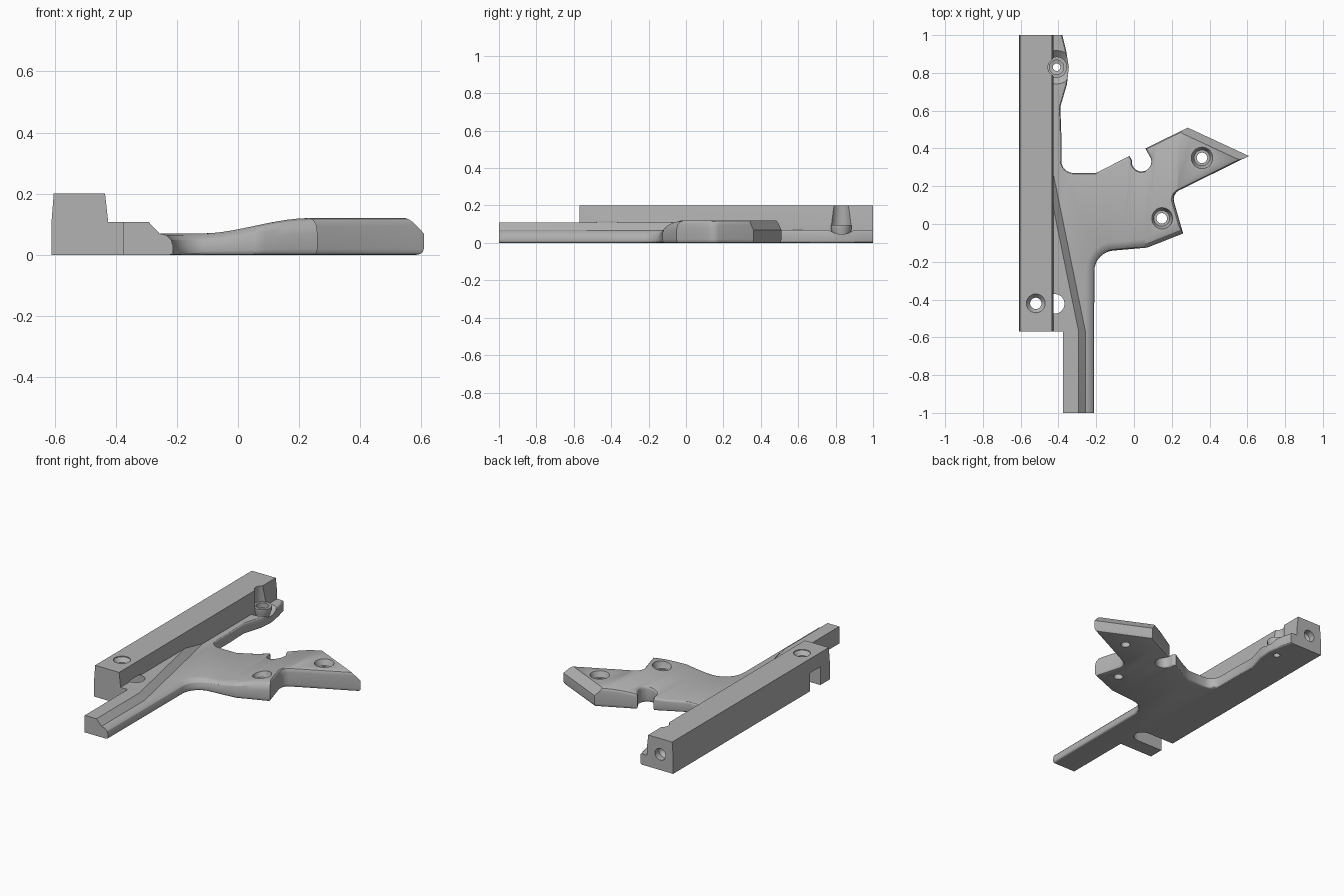
import bpy, bmesh, math
from mathutils import Vector

if "Cube" in bpy.data.objects:
    bpy.data.objects.remove(bpy.data.objects["Cube"])

grey = bpy.data.materials.new("mid_grey")
grey.use_nodes = True
COLOR = (0.45, 0.45, 0.45, 1)
grey.diffuse_color = COLOR
grey.node_tree.nodes["Principled BSDF"].inputs["Base Color"].default_value = COLOR


def arc(cx, cy, r, a0, a1, n=8):
    angles = [math.radians(a0 + (a1 - a0) * i / n) for i in range(n + 1)]
    return [(cx + r * math.cos(a), cy + r * math.sin(a)) for a in angles]


def at(points, z):
    return [(x, y, z) for x, y in points]


def loft(name, *rings):
    """Closed solid through rings of equal point count."""
    bm = bmesh.new()
    loops = [[bm.verts.new(p) for p in ring] for ring in rings]
    n = len(loops[0])
    for a, b in zip(loops, loops[1:]):
        for i in range(n):
            j = (i + 1) % n
            bm.faces.new((a[i], a[j], b[j], b[i]))
    bm.faces.new(loops[0][::-1])
    bm.faces.new(loops[-1])
    bmesh.ops.recalc_face_normals(bm, faces=bm.faces)
    mesh = bpy.data.meshes.new(name)
    bm.to_mesh(mesh)
    bm.free()
    mesh.materials.append(grey)
    ob = bpy.data.objects.new(name, mesh)
    bpy.context.collection.objects.link(ob)
    return ob


def turned(name, x, y, *steps):
    """Round solid from (radius, height) steps."""
    return loft(name, *[at(arc(x, y, r, 0, 345, 23), z) for r, z in steps])


def apply_mods(ob):
    bpy.context.view_layer.update()
    deps = bpy.context.evaluated_depsgraph_get()
    mesh = bpy.data.meshes.new_from_object(ob.evaluated_get(deps))
    ob.modifiers.clear()
    ob.data = mesh


def cut(ob, *cutters):
    for c in cutters:
        mod = ob.modifiers.new("cut", "BOOLEAN")
        mod.operation, mod.solver, mod.object = "DIFFERENCE", "EXACT", c
    apply_mods(ob)


# Plate outline: arm, fork, notch and the strip along the rail
T = 0.07
outline = [(-.375, -1), (-.212, -1)]
outline += arc(-.1, -.25, .11, 180, 92)
outline += [(.07, -.125), (.26, -.05)]
outline += arc(.265, .13, .055, 190, 118, 5)
outline += [(.608, .36), (.285, .51), (.06, .40)]
outline += arc(.04, .33, .052, 20, -190, 12)
outline += [(-.025, .36), (-.2, .27)]
outline += arc(-.32, .335, .065, 270, 180, 6)
outline += [(-.385, .48), (-.39, .62), (-.355, .74), (-.345, .83),
            (-.36, .92), (-.38, 1), (-.43, 1), (-.43, -.57), (-.375, -.57)]
plate = loft("plate", at(outline, 0), at(outline, T))

# Rounded rims, wide on the underarm curve
bm = bmesh.new()
bm.from_mesh(plate.data)
weight = bm.edges.layers.float.new("bevel_weight_edge")
for e in bm.edges:
    a, b = e.verts
    if abs(a.co.z - b.co.z) > .01:
        continue
    mid = (a.co + b.co) / 2
    if abs(mid.y) > .99 or mid.x < -.42 or (mid.x < -.28 and mid.y < 0):
        continue
    if mid.z > .01 and -.211 < mid.x < .2 and mid.y < -.05:
        e[weight] = 1
    else:
        e[weight] = .25
bm.to_mesh(plate.data)
bm.free()
bevel = plate.modifiers.new("rim", "BEVEL")
bevel.limit_method = "WEIGHT"
bevel.width = .045
bevel.segments = 3
apply_mods(plate)

# Fork swells smoothly to its full thickness
bm = bmesh.new()
bm.from_mesh(plate.data)
START, END, STEPS = -.12, .23, 10
for i in range(STEPS + 1):
    x = START + (END - START) * i / STEPS
    bmesh.ops.bisect_plane(bm, geom=bm.verts[:] + bm.edges[:] + bm.faces[:],
                           plane_co=(x, 0, 0), plane_no=(1, 0, 0))
for v in bm.verts:
    t = min(1, max(0, (v.co.x - START) / (END - START)))
    v.co.z *= 1 + (.12 / T - 1) * t * t * (3 - 2 * t)
bm.to_mesh(plate.data)
bm.free()

# Rail with slightly drafted upper sides
section = [(-.61, 0), (-.425, 0), (-.425, .11), (-.435, .2), (-.603, .2), (-.61, .11)]
rail = loft("rail", *[[(x, y, z) for x, z in section] for y in (-.57, 1)])

# Raised diagonal ridge on the arm
foot = [(-.43, .28), (-.257, -.57), (-.257, -1), (-.375, -1), (-.375, -.57), (-.43, -.57)]
crest = [(-.43, .10), (-.293, -.57), (-.293, -1), (-.375, -1), (-.375, -.57), (-.43, -.57)]
ridge = loft("ridge", at(foot, T), at(crest, .108))

# Screw boss
BX, BY = -.41, .83
boss = turned("screw_boss", BX, BY, (.032, 0), (.034, .02), (.056, .075), (.056, .095))

# Cutters
slot_shape = [(-.7, -.475)] + arc(-.42, -.4225, .0525, -90, 90) + [(-.7, -.37)]
slot = loft("slot_cutter", at(slot_shape, -.1), at(slot_shape, .115))
fork_holes = [turned("fork_hole_cutter", x, y, (.028, -.1), (.028, top - .035),
                     (.042, top - .035), (.057, top), (.057, .3))
              for x, y, top in ((.36, .35, .12), (.147, .03, .112))]
rail_hole = turned("rail_hole_cutter", -.52, -.42, (.03, .05), (.03, .17), (.05, .195), (.05, .3))
boss_hole = turned("boss_hole_cutter", BX, BY, (.02, -.1), (.02, .06), (.038, .065), (.038, .3))
boss_recess = turned("boss_recess_cutter", BX, BY, (.034, .02), (.1, .08), (.1, .15))
rail_recess = turned("rail_recess_cutter", BX, BY, (.056, .07), (.042, .25))
end_hole = loft("end_hole_cutter", *[[(x, y, z) for x, z in arc(-.52, .1, r, 0, 345, 23)]
                                     for r, y in ((.014, .7), (.014, .93), (.037, .96), (.037, 1.1))])

# Sloped tip of the fork
corner_a, corner_b = Vector((.608, .36, 0)), Vector((.285, .51, 0))
along = (corner_b - corner_a).normalized()
out = Vector((along.y, -along.x, 0))
wedge = [(-.08, .17), (.04, .02), (.04, .17)]
tip = loft("tip_cutter", *[[p + out * d + Vector((0, 0, z)) for d, z in wedge]
                           for p in (corner_a - along * .1, corner_b + along * .1)])

cut(plate, slot, *fork_holes, boss_recess, boss_hole, tip)
cut(rail, slot, rail_hole, rail_recess, boss_hole, end_hole)
cut(ridge, slot)
cut(boss, boss_hole)

for c in [slot, rail_hole, boss_hole, boss_recess, rail_recess, end_hole, tip] + fork_holes:
    bpy.data.objects.remove(c)

# Shading
for ob in (plate, rail, ridge, boss):
    bpy.ops.object.select_all(action="DESELECT")
    ob.select_set(True)
    bpy.context.view_layer.objects.active = ob
    bpy.ops.object.shade_smooth_by_angle(angle=math.radians(30))
